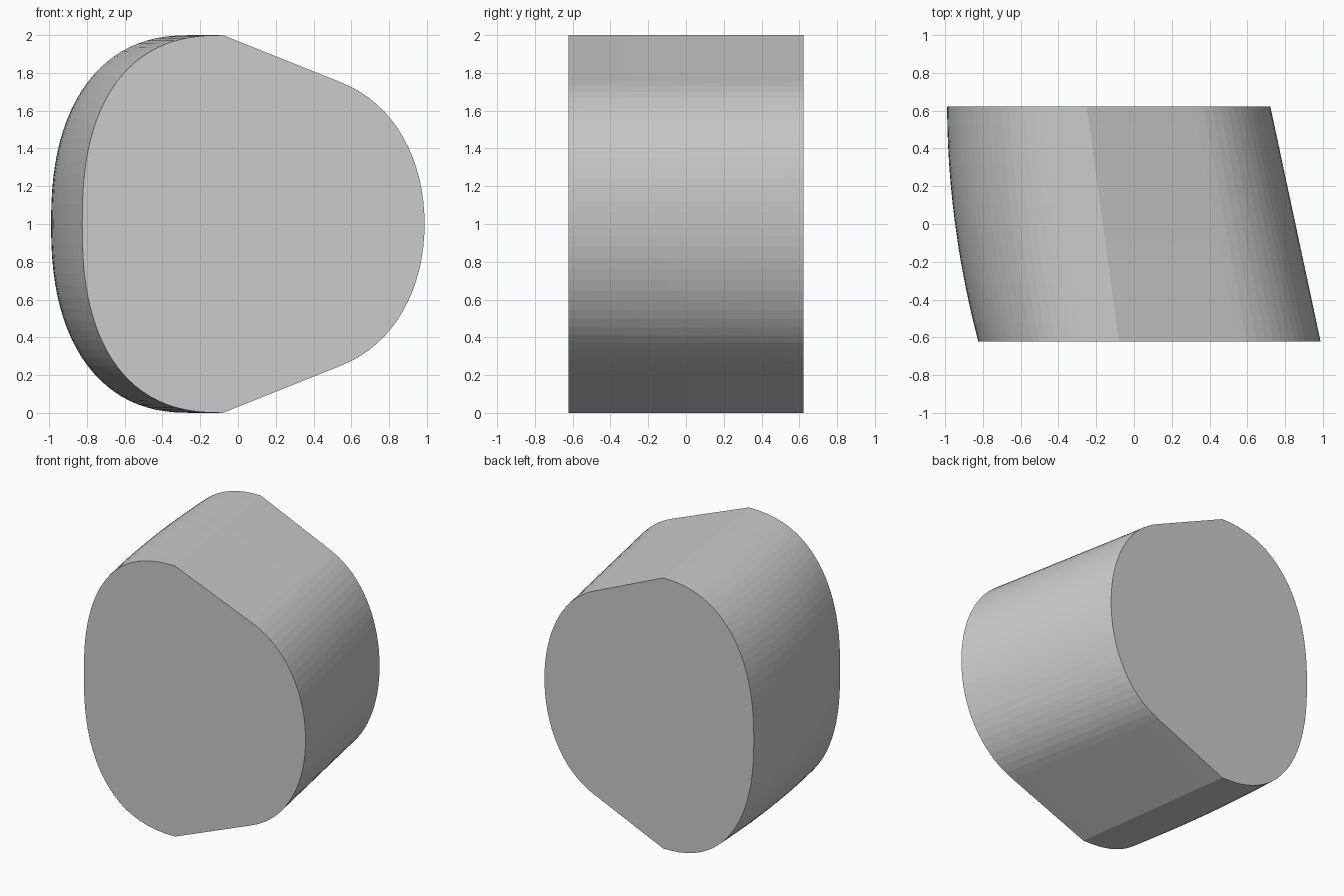
import bpy, bmesh, math

if "Cube" in bpy.data.objects:
    bpy.data.objects.remove(bpy.data.objects["Cube"])

STEPS, HALF_Y = 12, 0.622


def bezier(a, b, c, d, n):
    out = []
    for i in range(n + 1):
        t = i / n
        k = ((1-t)**3, 3*t*(1-t)**2, 3*t*t*(1-t), t**3)
        out.append(tuple(sum(w * p[j] for w, p in zip(k, (a, b, c, d))) for j in (0, 1)))
    return out


# Upper half outline relative to its corner: x as fraction of left/right width, z from centre
def outline(power):
    angles = [math.pi / 2 * i / 24 for i in range(25)]
    left = [(-max(math.cos(a), 0) ** (2 / power), math.sin(a) ** (2 / power)) for a in angles[:-1]]
    left.append((0, 1))
    right = bezier((0.585, 0.75), (0.86, 0.635), (1, 0.33), (1, 0), 16)
    upper = left + right
    return upper + [(x, -z) for x, z in reversed(upper[1:-1])]


# One cross-section of the leaning body; the left side bows outward between the ends
def section(t):
    corner = -0.165 - 0.085 * t
    x_left = -0.9075 - 0.0825 * t - 0.04 * (1 - t * t)
    x_right = 0.855 - 0.133 * t
    return [(corner + x * ((corner - x_left) if x < 0 else (x_right - corner)),
             HALF_Y * t, 1 + z) for x, z in outline(2.4 - 0.05 * t)]


# Loft the sections and cap both ends
rings = [section(2 * i / STEPS - 1) for i in range(STEPS + 1)]
n = len(rings[0])
bm = bmesh.new()
rows = [[bm.verts.new(p) for p in ring] for ring in rings]
for a, b in zip(rows, rows[1:]):
    for j in range(n):
        k = (j + 1) % n
        bm.faces.new((a[j], a[k], b[k], b[j]))
bm.faces.new(rows[0])
bm.faces.new(rows[-1])
bmesh.ops.recalc_face_normals(bm, faces=bm.faces)

mesh = bpy.data.meshes.new("leaning_body")
bm.to_mesh(mesh)
bm.free()
body = bpy.data.objects.new("leaning_body", mesh)
bpy.context.collection.objects.link(body)
